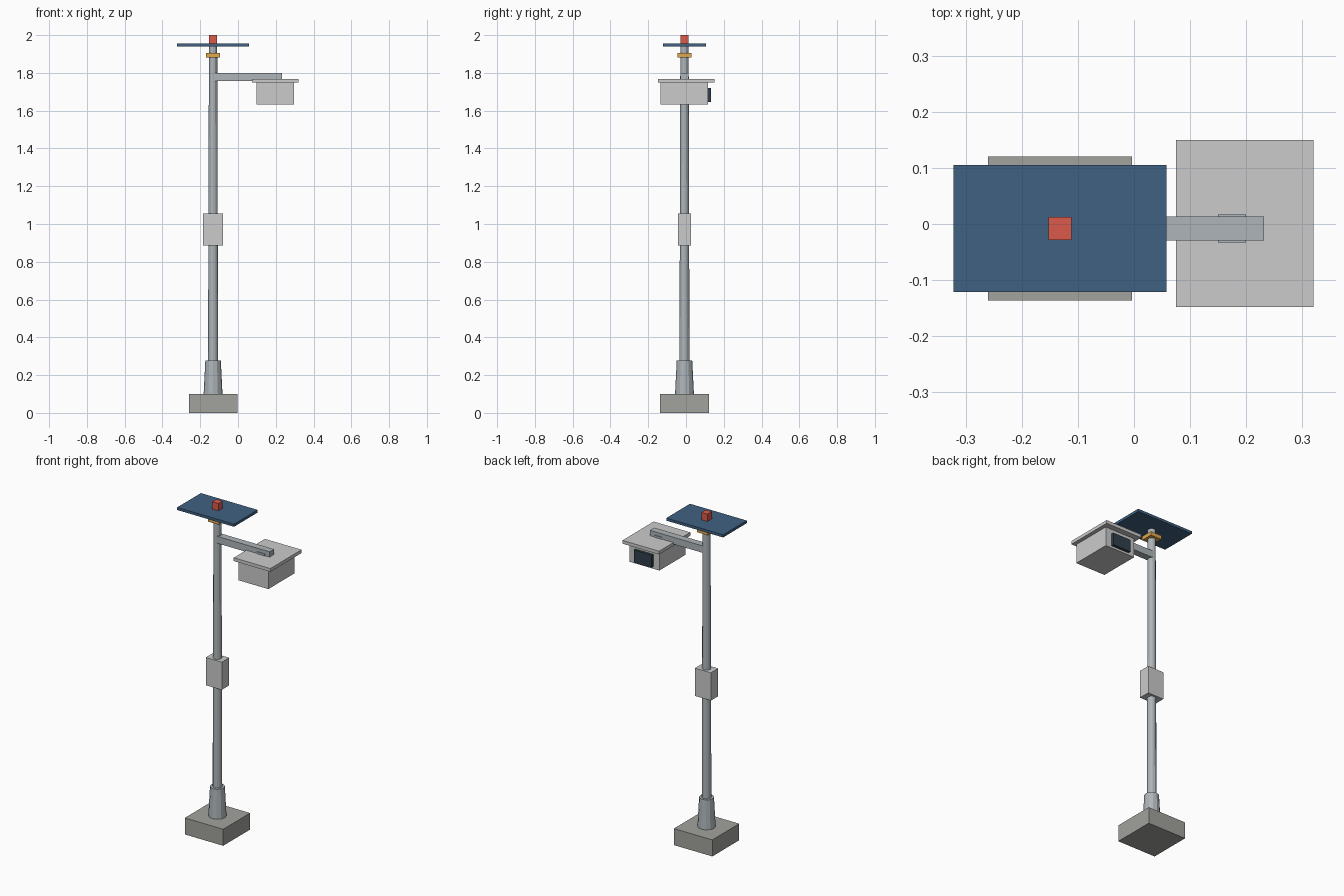
import bpy, bmesh
from mathutils import Matrix

if "Cube" in bpy.data.objects:
    bpy.data.objects.remove(bpy.data.objects["Cube"])

PX, PY = -0.132, -0.008  # pole axis


def material(name, color):
    m = bpy.data.materials.new(name)
    m.diffuse_color = color
    m.use_nodes = True
    m.node_tree.nodes["Principled BSDF"].inputs["Base Color"].default_value = m.diffuse_color
    return m


BLUE = material("panel_blue", (0.05, 0.12, 0.22, 1))
RED = material("beacon_red", (0.70, 0.10, 0.07, 1))
ORANGE = material("clamp_orange", (0.75, 0.40, 0.08, 1))
STEEL = material("steel", (0.42, 0.46, 0.48, 1))
STONE = material("concrete", (0.36, 0.36, 0.34, 1))
GLASS = material("dark_glass", (0.03, 0.05, 0.07, 1))


def finish(name, bm, mat):
    me = bpy.data.meshes.new(name)
    bm.to_mesh(me)
    bm.free()
    ob = bpy.data.objects.new(name, me)
    bpy.context.collection.objects.link(ob)
    if mat:
        me.materials.append(mat)
    return ob


def box(name, x, y, z, mat=None):
    """Box from (min, max) ranges."""
    bm = bmesh.new()
    bmesh.ops.create_cube(bm, size=1)
    for v in bm.verts:
        for i, (lo, hi) in enumerate((x, y, z)):
            v.co[i] = lo if v.co[i] < 0 else hi
    return finish(name, bm, mat)


def post(name, r1, r2, z0, z1, mat, sides=12):
    """Tapered round part on the pole axis."""
    bm = bmesh.new()
    bmesh.ops.create_cone(bm, cap_ends=True, segments=sides, radius1=r1, radius2=r2,
                          depth=z1 - z0,
                          matrix=Matrix.Translation((PX, PY, (z0 + z1) / 2)))
    return finish(name, bm, mat)


def on_pole(name, w, d, z, mat=None):
    """Box centred on the pole axis."""
    return box(name, (PX - w / 2, PX + w / 2), (PY - d / 2, PY + d / 2), z, mat)


# Footing and pole
on_pole("footing", 0.257, 0.257, (0, 0.10), STONE)
post("pole_foot", 0.050, 0.041, 0.10, 0.277, STEEL)
post("pole", 0.027, 0.022, 0.10, 1.945, STEEL)

# Parts carried by the pole
on_pole("control_box", 0.107, 0.07, (0.887, 1.055))
on_pole("clamp", 0.074, 0.074, (1.882, 1.905), ORANGE)
on_pole("solar_panel", 0.38, 0.226, (1.94, 1.956), BLUE)
on_pole("beacon", 0.041, 0.041, (1.956, 2.0), RED)

# Side arm with the hanging housing
box("arm", (PX, 0.232), (PY - 0.021, PY + 0.021), (1.758, 1.80), STEEL)
box("arm_bracket", (0.15, 0.20), (PY - 0.025, PY + 0.025), (1.755, 1.78), STEEL)
box("housing_roof", (0.075, 0.32), (-0.148, 0.15), (1.748, 1.768))
box("housing", (0.097, 0.297), (-0.134, 0.116), (1.632, 1.748))
box("window", (0.137, 0.257), (0.116, 0.132), (1.645, 1.72), GLASS)
